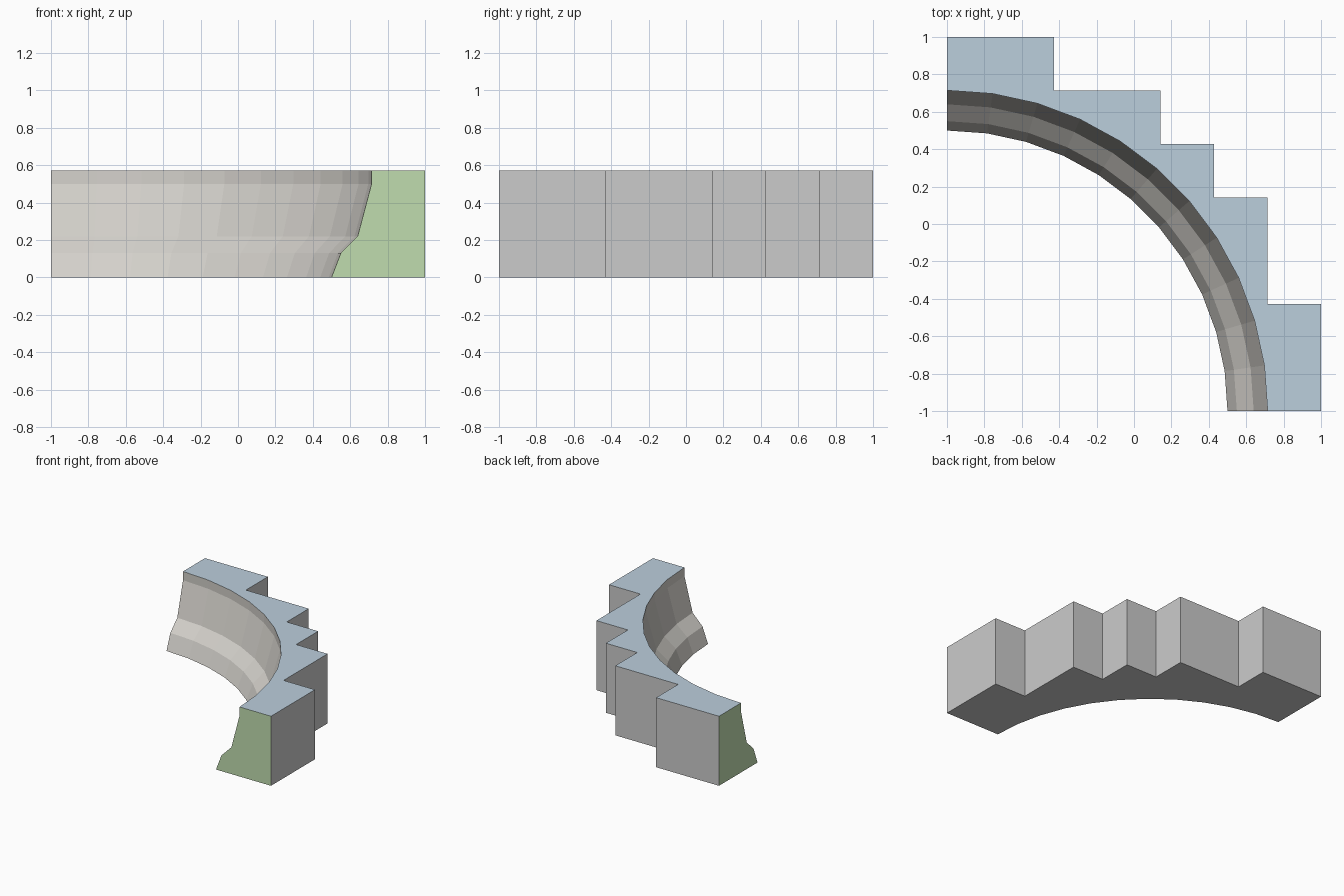
import bpy, bmesh
from math import sin, cos, pi

if "Cube" in bpy.data.objects:
    bpy.data.objects.remove(bpy.data.objects["Cube"])

CELL = 2 / 7          # the stepped outline sits on a 7 x 7 grid
HEIGHT = 2 * CELL
SEGMENTS = 11         # facets along the quarter turn

# Inner face profile: (radius from the corner, height)
profile = [(1.5, 0), (1.55, 0.13), (1.64, 0.22), (6 * CELL, 0.5), (6 * CELL, HEIGHT)]

# Stepped back outline in grid cells from the corner
steps = [(7, 0), (7, 2), (6, 2), (6, 4), (5, 4), (5, 5),
         (4, 5), (4, 6), (2, 6), (2, 7), (0, 7)]


def material(name, color):
    mat = bpy.data.materials.new(name)
    mat.diffuse_color = (*color, 1)
    mat.use_nodes = True
    mat.node_tree.nodes["Principled BSDF"].inputs["Base Color"].default_value = mat.diffuse_color
    return mat


mesh = bpy.data.meshes.new("curved_step_block")
obj = bpy.data.objects.new("curved_step_block", mesh)
bpy.context.collection.objects.link(obj)
for name, color in [("plain_grey", (0.8, 0.8, 0.8)),
                    ("top_blue", (0.50, 0.62, 0.72)),
                    ("end_green", (0.53, 0.72, 0.43)),
                    ("inner_beige", (0.66, 0.64, 0.60))]:
    material_slot = material(name, color)
    mesh.materials.append(material_slot)
GREY, BLUE, GREEN, BEIGE = range(4)

bm = bmesh.new()


def face(verts, mat):
    bm.faces.new(verts).material_index = mat


# Inner curve rings and stepped outer rings
angles = [pi / 2 * i / SEGMENTS for i in range(SEGMENTS + 1)]
inner = [[bm.verts.new((r * cos(a) - 1, r * sin(a) - 1, z)) for a in angles]
         for r, z in profile]
outer = [[bm.verts.new((x * CELL - 1, y * CELL - 1, z)) for x, y in steps]
         for z in (0, HEIGHT)]

# Concave moulded face and stepped back wall
for rings, mat in ((inner, BEIGE), (outer, GREY)):
    for low, high in zip(rings, rings[1:]):
        for i in range(len(low) - 1):
            face((low[i], low[i + 1], high[i + 1], high[i]), mat)

# Bottom and top
face(outer[0] + inner[0][::-1], GREY)
face(outer[1] + inner[-1][::-1], BLUE)

# Both cut ends
for end in (0, -1):
    face([ring[end] for ring in inner] + [outer[1][end], outer[0][end]], GREEN)

bmesh.ops.recalc_face_normals(bm, faces=bm.faces)
bm.to_mesh(mesh)
bm.free()
